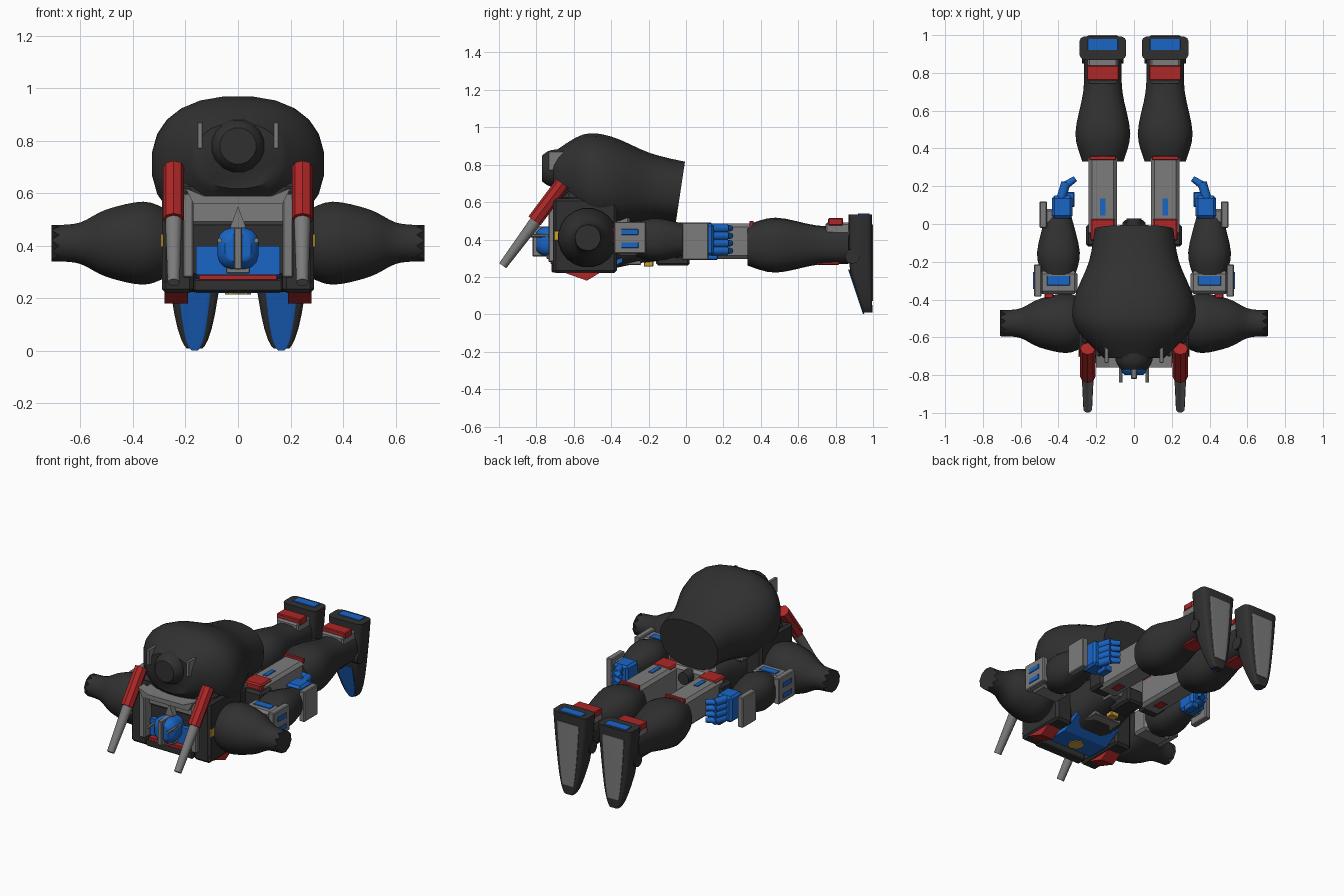
import bpy, bmesh, math
from mathutils import Vector, Matrix

cube = bpy.data.objects.get("Cube")
if cube:
    bpy.data.objects.remove(cube, do_unlink=True)


def material(name, *rgb):
    mat = bpy.data.materials.new(name)
    mat.use_nodes = True
    mat.diffuse_color = (*rgb, 1)
    shader = mat.node_tree.nodes["Principled BSDF"]
    shader.inputs["Base Color"].default_value = mat.diffuse_color
    return mat


BLACK = material("charcoal black", .03, .03, .03)
GREY = material("steel grey", .2, .2, .2)
BLUE = material("bright blue", .01, .13, .56)
RED = material("deep red", .42, .02, .02)
GOLD = material("gold", .6, .34, .04)

# Centre lines of the limbs
LEG, LEG_Z = .165, .38
ARM, ARM_Z = .4, .4
CHEST_Z = .41


def finish(name, bm, mat, angle=0):
    bmesh.ops.recalc_face_normals(bm, faces=bm.faces)
    mesh = bpy.data.meshes.new(name)
    bm.to_mesh(mesh)
    bm.free()
    mesh.materials.append(mat)
    if angle:
        mesh.shade_smooth()
        mesh.set_sharp_from_angle(angle=math.radians(angle))
    obj = bpy.data.objects.new(name, mesh)
    bpy.context.collection.objects.link(obj)


def place(axis, along, u, v):
    return {"x": (along, u, v), "y": (u, along, v), "z": (u, v, along)}[axis]


def bridge(bm, rows):
    """Skin equal rows of vertices and cap both ends."""
    for low, high in zip(rows, rows[1:]):
        for k in range(len(low)):
            bm.faces.new((low[k - 1], low[k], high[k], high[k - 1]))
    bm.faces.new(rows[0])
    bm.faces.new(rows[-1])


def loft(name, mat, axis, rings, sides=16, power=1, lean=0, jag=0):
    """Skin superellipse rings: position, centre u, centre v, half u, half v."""
    bm = bmesh.new()
    rows = []
    last = len(rings) - 1
    for i, (along, cu, cv, hu, hv) in enumerate(rings):
        row = []
        for k in range(sides):
            angle = math.tau * (k + .5) / sides
            c, s = math.cos(angle), math.sin(angle)
            u = hu * math.copysign(abs(c) ** power, c)
            v = hv * math.copysign(abs(s) ** power, s)
            shift = lean * v * (i / last) ** 4
            if i == last and k % 2:
                shift += jag
            row.append(bm.verts.new(place(axis, along + shift, cu + u, cv + v)))
        rows.append(row)
    bridge(bm, rows)
    finish(name, bm, mat, 45)


def spline(points, steps=4):
    """Smooth curve through a few control points."""
    points = [Vector(p) for p in points]
    padded = [points[0], *points, points[-1]]
    for a, b, c, d in zip(padded, padded[1:], padded[2:], padded[3:]):
        for k in range(steps):
            f = k / steps
            bend = 2 * a - 5 * b + 4 * c - d + f * (3 * (b - c) + d - a)
            yield b + f / 2 * (c - a + f * bend)
    yield points[-1]


def tube(name, mat, axis, centre, profile, flat=1, drift=0, **options):
    """Rounded body from (position, radius) pairs, with flattened rings."""
    u, v = centre
    rings = [(t, u, v + drift * t, r, r * flat) for t, r in spline(profile)]
    loft(name, mat, axis, rings, **options)


def box(name, mat, centre, size):
    bm = bmesh.new()
    bmesh.ops.create_cube(bm, size=1)
    bmesh.ops.scale(bm, vec=size, verts=bm.verts)
    bmesh.ops.translate(bm, vec=centre, verts=bm.verts)
    bmesh.ops.bevel(bm, geom=bm.edges[:], offset=min(size) / 8, segments=1, affect="EDGES")
    finish(name, bm, mat)


def prism(name, mat, axis, outline, low, high):
    bm = bmesh.new()
    bridge(bm, [[bm.verts.new(place(axis, t, *p)) for p in outline] for t in (low, high)])
    finish(name, bm, mat)


def rod(name, mat, start, end, radius, tip=1, sides=12):
    start, end = Vector(start), Vector(end)
    span = end - start
    turn = span.to_track_quat("Z", "Y").to_matrix().to_4x4()
    bm = bmesh.new()
    bmesh.ops.create_cone(bm, cap_ends=True, segments=sides, radius1=radius,
                          radius2=radius * tip, depth=span.length,
                          matrix=Matrix.Translation((start + end) / 2) @ turn)
    finish(name, bm, mat, 40)


# Large back shell with a domed nose
tube("back_shell", BLACK, "y", (0, .65),
     [(-.71, .16), (-.55, .31), (-.4, .32), (-.2, .24), (-.03, .21)],
     flat=.78, drift=-.13, sides=24, power=.85, lean=.15)
tube("shell_nose", BLACK, "y", (0, .78), [(-.77, .07), (-.72, .1), (-.6, .11)])

# Torso
box("torso", BLACK, (0, -.52, .46), (.54, .28, .4))
box("back_plate", GREY, (0, -.49, .53), (.4, .38, .1))
tube("waist", BLACK, "y", (0, .4), [(-.4, .2), (-.25, .16), (-.1, .14)], flat=.8, power=.7)
box("pelvis", GREY, (0, -.1, .4), (.26, .14, .18))
box("crotch_guard", BLACK, (0, -.07, .31), (.12, .18, .1))
box("belt_badge", GOLD, (0, -.2, .27), (.06, .05, .03))
prism("collar", GREY, "y", [(-.2, .62), (-.17, .56), (.17, .56), (.2, .62),
                            (.13, .59), (-.13, .59)], -.76, -.64)
rod("tail_boss", BLACK, (0, -.08, .45), (0, .03, .45), .04)

# Chest front, facing down
prism("chest_block", BLUE, "x", [(-.69, .29), (-.6, .22), (-.45, .22), (-.34, .28),
                                 (-.34, .4), (-.69, .4)], -.16, .16)
box("chest_lip", BLACK, (0, -.69, .25), (.34, .06, .05))
box("chest_stripe", RED, (0, -.7, .28), (.3, .05, .02))
rod("chest_emblem", GOLD, (0, -.54, .24), (0, -.54, .215), .05, sides=8)
box("abdomen_panel", GREY, (0, -.3, .28), (.2, .12, .03))

# Head
tube("helmet", BLUE, "y", (0, .39), [(-.8, .05), (-.75, .08), (-.62, .06)], power=.7)
box("helmet_crest", GREY, (0, -.75, .39), (.03, .14, .16))
box("face", GREY, (0, -.7, .31), (.09, .09, .03))
prism("neck_fin", GREY, "y", [(-.03, .47), (.03, .47), (0, .55)], -.72, -.68)
rod("left_head_spike", GREY, (.07, -.7, .42), (.07, -.84, .42), .01, sides=6)
box("left_shell_prong", GREY, (.145, -.69, .82), (.02, .09, .1))

# Chest sides
box("left_chest_pillar", BLACK, (.23, -.54, .42), (.12, .34, .4))
box("left_pillar_trim", GREY, (.19, -.67, .44), (.04, .13, .32))
prism("left_chest_wedge", RED, "x", [(-.71, .27), (-.7, .24), (-.53, .18), (-.38, .27)], .19, .28)
box("left_side_badge", GOLD, (.29, -.68, .42), (.01, .05, .05))

# Shoulder cone with torn tip
tube("left_shoulder_cone", BLACK, "x", (-.525, CHEST_Z),
     [(.27, .13), (.36, .16), (.5, .13), (.6, .08), (.68, .07)], sides=20, jag=.03)

# Cannon
rod("left_cannon_barrel", GREY, (.245, -.78, .53), (.245, -.98, .26), .033, tip=.7)
rod("left_cannon_housing", RED, (.245, -.81, .5), (.245, -.66, .7), .04, sides=8)

# Upper arm
box("left_upper_arm", GREY, (ARM, -.31, ARM_Z), (.2, .12, .17))
box("left_arm_guard", GREY, (.51, -.3, CHEST_Z), (.04, .17, .17))
for z in (.37, .44):
    box("left_guard_slot", BLUE, (.53, -.3, z), (.01, .09, .03))
box("left_arm_top_panel", BLUE, (ARM, -.3, .485), (.12, .05, .01))
box("left_arm_joint", RED, (.45, -.37, .42), (.05, .05, .09))

# Forearm and hand
tube("left_forearm", BLACK, "y", (ARM, ARM_Z), [(-.27, .09), (-.15, .115), (.04, .07)], power=.8)
box("left_wrist_plate", GREY, (.48, .05, .39), (.04, .14, .2))
box("left_wrist_link", GREY, (.43, .04, ARM_Z), (.09, .08, .13))
box("left_palm", BLUE, (.38, .09, ARM_Z), (.11, .12, .17))
for finger in range(4):
    z = .34 + finger * .04
    rod("left_finger", BLUE, (.39, .12, z), (.36, .22, z), .025)
    rod("left_fingertip", BLUE, (.37, .2, z), (.31, .24, z), .022, tip=.7)
box("left_thumb", BLUE, (.34, .13, .31), (.05, .08, .04))

# Thigh
box("left_thigh", GREY, (LEG, .15, .39), (.15, .43, .19))
box("left_hip_block", RED, (LEG, -.03, .455), (.13, .12, .07))
box("left_hip_side", BLACK, (.19, -.06, LEG_Z), (.13, .12, .15))
box("left_thigh_stripe", BLUE, (LEG, .09, .485), (.03, .09, .01))
box("left_thigh_front_stripe", RED, (LEG, .05, .295), (.05, .07, .01))

# Shin and ankle
tube("left_shin", BLACK, "y", (LEG, LEG_Z - .01),
     [(.33, .11), (.48, .147), (.7, .105), (.87, .1)], sides=18, power=.8)
box("left_knee_band", RED, (LEG, .35, .45), (.14, .02, .1))
box("left_ankle_plate", GREY, (LEG, .83, .45), (.16, .17, .08))
box("left_ankle_band", RED, (LEG, .8, .495), (.17, .08, .04))
box("left_shin_trim", RED, (LEG, .76, .28), (.1, .12, .03))
rod("left_ankle_pivot", BLACK, (LEG - .11, .89, .31), (LEG + .11, .89, .31), .04)


# Foot with the sole facing back, narrowing and thinning toward the toe
def foot_width(z):
    return .125 * (z / .54) ** .35


def foot_depth(z):
    return .064 - max(0, .25 - z) / 6


def foot_part(name, mat, bottom, top, centre, width, depth):
    levels = [bottom + (top - bottom) * (k / 8) ** 2 for k in range(9)]
    rings = [(z, LEG, centre(z), foot_width(z) * width, depth(z)) for z in levels]
    loft(name, mat, "z", rings, power=.35)


def thin(z):
    return .004


foot_part("left_foot", BLACK, .01, .535, lambda z: .996 - foot_depth(z), 1, foot_depth)
foot_part("left_toe_plate", BLUE, 0.002, .24, lambda z: .995 - 2 * foot_depth(z), .65, thin)
foot_part("left_sole_panel", GREY, .07, .48, lambda z: .996, .66, thin)
box("left_heel_plate", BLUE, (LEG, .95, .535), (.16, .06, .01))

# Mirror every left part to the right
for obj in list(bpy.context.collection.objects):
    if obj.name.startswith("left_"):
        twin = obj.copy()
        twin.name = obj.name.replace("left_", "right_")
        twin.data = obj.data.copy()
        twin.data.transform(Matrix.Diagonal((-1, 1, 1, 1)))
        twin.data.flip_normals()
        bpy.context.collection.objects.link(twin)
